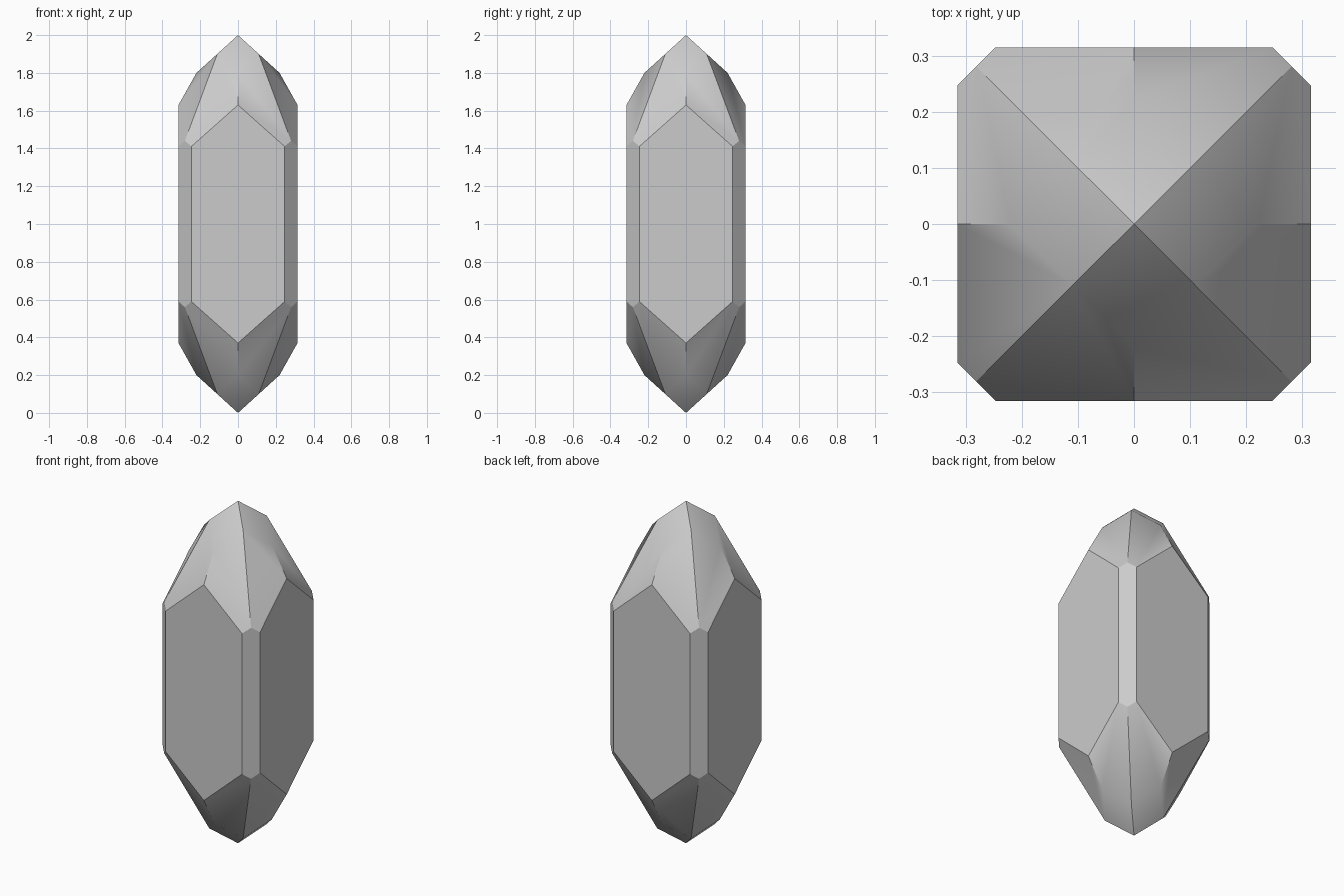
import bpy
import bmesh
import math
from mathutils import Vector

default = bpy.data.objects.get("Cube")
if default:
    bpy.data.objects.remove(default, do_unlink=True)

HALF_WIDTH = 0.315
CENTRE = Vector((0, 0, 1))

# Pale grey stone
stone = bpy.data.materials.new("grey_stone")
stone.use_nodes = True
colour = (0.6, 0.6, 0.6, 1)
stone.diffuse_color = colour
stone.node_tree.nodes["Principled BSDF"].inputs["Base Color"].default_value = colour


def cut_facet(bm, normal, distance):
    """Grind away everything beyond the plane normal . p = distance and cap it."""
    n = Vector(normal)
    point = CENTRE + n * (distance / n.length_squared)
    result = bmesh.ops.bisect_plane(
        bm, geom=bm.verts[:] + bm.edges[:] + bm.faces[:], dist=1e-5,
        plane_co=point, plane_no=n, clear_outer=True)
    rim = [e for e in result["geom_cut"] if isinstance(e, bmesh.types.BMEdge)]
    bmesh.ops.holes_fill(bm, edges=rim, sides=0)


# Square block, longer than the finished crystal
bm = bmesh.new()
bmesh.ops.create_cube(bm, size=2)
bmesh.ops.scale(bm, vec=(HALF_WIDTH, HALF_WIDTH, 1.5), verts=bm.verts)
bmesh.ops.translate(bm, vec=CENTRE, verts=bm.verts)

# Narrow facets along the four upright edges
for sx in (1, -1):
    for sy in (1, -1):
        cut_facet(bm, (sx, sy, 0), 0.562)

for sz in (1, -1):
    # Eight steep shoulder facets at each end
    for sx in (1, -1):
        for sy in (1, -1):
            cut_facet(bm, (1.79 * sx, 0.89 * sy, sz), 1.194)
            cut_facet(bm, (0.89 * sx, 1.79 * sy, sz), 1.194)
    # Four shallow facets meeting at each point
    for side in (1, -1):
        cut_facet(bm, (0.909 * side, 0, sz), 1)
        cut_facet(bm, (0, 0.909 * side, sz), 1)

bmesh.ops.remove_doubles(bm, verts=bm.verts, dist=0.002)
bmesh.ops.recalc_face_normals(bm, faces=bm.faces)
mesh = bpy.data.meshes.new("crystal")
bm.to_mesh(mesh)
bm.free()
mesh.materials.append(stone)

crystal = bpy.data.objects.new("crystal", mesh)
bpy.context.collection.objects.link(crystal)

# Only the shallow breaks near the points are blended
bpy.ops.object.select_all(action="DESELECT")
crystal.select_set(True)
bpy.context.view_layer.objects.active = crystal
bpy.ops.object.shade_smooth_by_angle(angle=math.radians(31))
